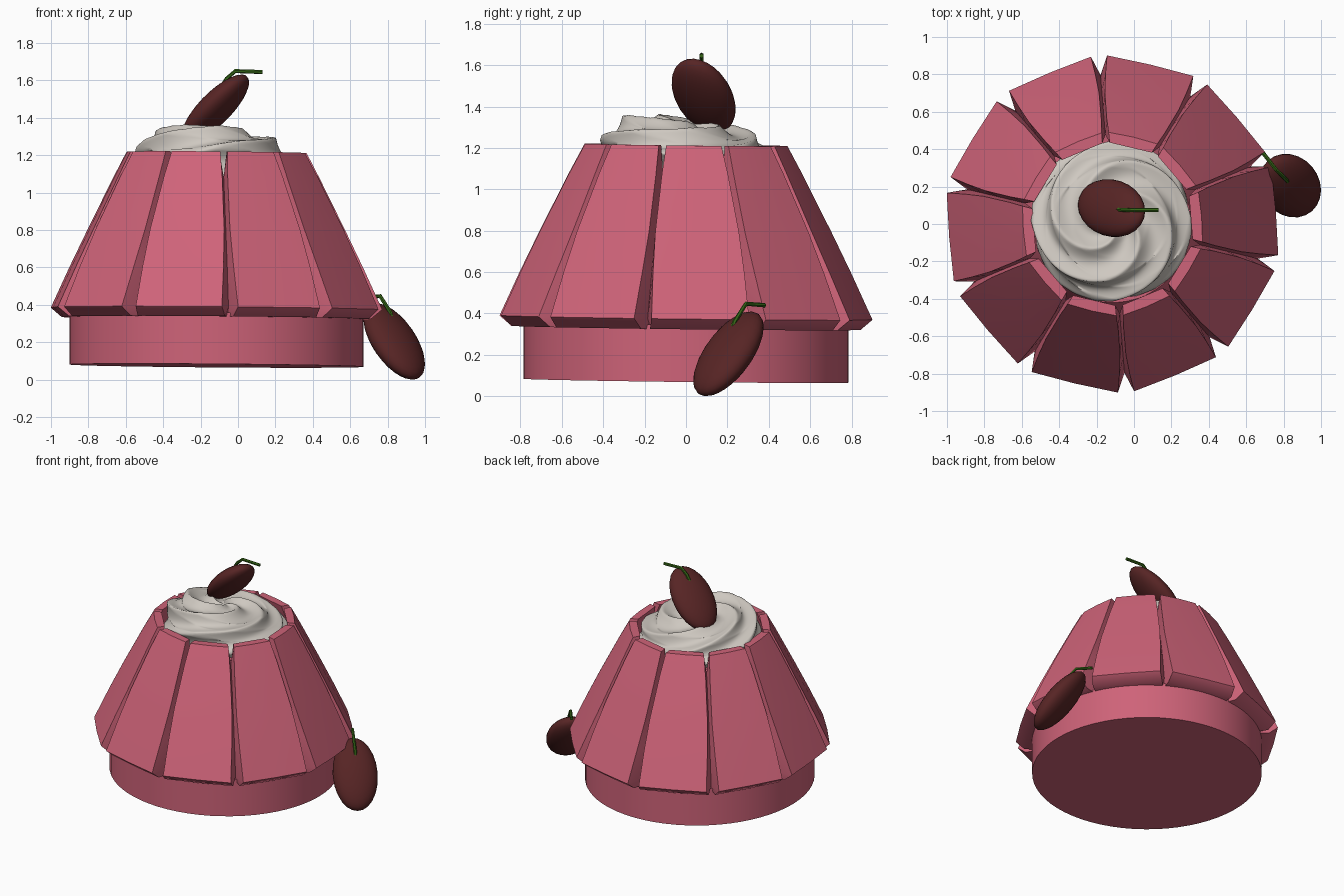
import bpy, bmesh, math
from mathutils import Vector

if "Cube" in bpy.data.objects:
    bpy.data.objects.remove(bpy.data.objects["Cube"])

CX = -0.115  # jelly axis


def material(name, rgb):
    m = bpy.data.materials.new(name)
    m.diffuse_color = (*rgb, 1)
    m.use_nodes = True
    m.node_tree.nodes["Principled BSDF"].inputs["Base Color"].default_value = m.diffuse_color
    return m


PINK = material("jelly pink", (0.62, 0.125, 0.19))
CREAM = material("cream white", (0.62, 0.58, 0.53))
CHERRY = material("cherry red", (0.095, 0.018, 0.018))
GREEN = material("stem green", (0.035, 0.13, 0.008))


def finish(bm, name, mat, angle=40):
    bmesh.ops.recalc_face_normals(bm, faces=bm.faces)
    me = bpy.data.meshes.new(name)
    bm.to_mesh(me)
    bm.free()
    for p in me.polygons:
        p.use_smooth = True
    me.set_sharp_from_angle(angle=math.radians(angle))
    me.materials.append(mat)
    ob = bpy.data.objects.new(name, me)
    bpy.context.collection.objects.link(ob)
    return ob


def loft(rings, name, mat, angle=40):
    """Skin closed rings of points and cap both ends."""
    bm = bmesh.new()
    rows = [[bm.verts.new(p) for p in r] for r in rings]
    n = len(rows[0])
    for a, b in zip(rows, rows[1:]):
        for i in range(n):
            j = (i + 1) % n
            bm.faces.new((a[i], a[j], b[j], b[i]))
    bm.faces.new(rows[0])
    bm.faces.new(rows[-1])
    return finish(bm, name, mat, angle)


def lean(x, y, z):
    """The whole jelly sits very slightly tilted."""
    return Vector((CX + x, y, z - 0.008 * x - 0.012 * y))


# Round base with the hidden cone that closes the gaps between the lobes
base = [(0.785, 0.075), (0.785, 0.35), (0.70, 0.36), (0.42, 1.08)]
N = 64
loft([[lean(r * math.cos(2 * math.pi * i / N), r * math.sin(2 * math.pi * i / N), z)
       for i in range(N)] for r, z in base], "jelly_base", PINK)

# Ten wedge lobes: height, outer radius, outer half width, inner radius, inner half width
T = math.tan(math.pi / 10)
lobe = [(0.33, 0.81, 0.24, 0.70, 0.70 * T),
        (0.38, 0.87, 0.237, 0.76, 0.76 * T),
        (0.60, 0.77, 0.222, 0.68, 0.68 * T),
        (0.80, 0.675, 0.203, 0.59, 0.59 * T),
        (1.08, 0.54, 0.16, 0.455, 0.455 * T),
        (1.215, 0.472, 0.134, 0.42, 0.116)]
for k in range(10):
    a = math.radians(4.6 + 36 * k)
    c, s = math.cos(a), math.sin(a)
    rings = []
    for z, ro, ho, ri, hi in lobe:
        pts = [(ro, -ho), (ro + 0.006, 0), (ro, ho), (ri, hi), (ri, -hi)]
        rings.append([lean(u * c - v * s, u * s + v * c, z) for u, v in pts])
    loft(rings, "jelly_lobe_%d" % (k + 1), PINK, 45)

# Whipped cream: a low dome with twisted ridges, sloping down to the back right
dome = [(0.39, 1.05), (0.415, 1.14), (0.41, 1.20), (0.365, 1.255),
        (0.30, 1.30), (0.20, 1.315), (0.10, 1.315), (0.015, 1.31)]
ROWS, SEG = 64, 96
rings = []
for i in range(ROWS + 1):
    t = i / ROWS
    f = t * (len(dome) - 1)
    k = min(int(f), len(dome) - 2)
    p, q = Vector(dome[k]), Vector(dome[k + 1])
    m = p.lerp(q, f - k)
    nrm = Vector(((q - p).y, -(q - p).x)).normalized()
    ring = []
    for j in range(SEG):
        th = 2 * math.pi * j / SEG
        ridge = 0.5 - abs(math.sin((4 * th - 22 * t) / 2))
        amp = 0.045 * min(1, m.x / 0.12)
        r = m.x + nrm.x * ridge * amp
        z = m.y + nrm.y * ridge * amp
        x, y = r * math.cos(th), r * math.sin(th)
        w = min(1, max(0, (z - 1.12) / 0.12))
        ring.append((-0.12 + x, 0.015 + y, z - w * (0.07 * x + 0.13 * y)))
    rings.append(ring)
loft(rings, "whipped_cream", CREAM, 80)


def cherry(name, centre, xx, yy, zz, xy, xz, yz):
    """Slanted ellipsoid from its squared extents (Cholesky factor of a sphere)."""
    a = math.sqrt(xx)
    b, d = xy / a, xz / a
    c = math.sqrt(yy - b * b)
    e = (yz - b * d) / c
    f = math.sqrt(max(zz - d * d - e * e, 1e-4))
    bm = bmesh.new()
    bmesh.ops.create_uvsphere(bm, u_segments=24, v_segments=16, radius=1)
    for v in bm.verts:
        x, y, z = v.co
        v.co = Vector(centre) + Vector((a * x, b * x + c * y, d * x + e * y + f * z))
    finish(bm, name, CHERRY, 60)


def stem(name, pts, radius=0.011):
    """Bent six-sided stalk."""
    pts = [Vector(p) for p in pts]
    rings = []
    for i, p in enumerate(pts):
        d = (pts[min(i + 1, len(pts) - 1)] - pts[max(i - 1, 0)]).normalized()
        u = d.cross(Vector((0.3, 1, 0.2))).normalized()
        v = d.cross(u)
        rings.append([p + radius * (u * math.cos(g * math.pi / 3) + v * math.sin(g * math.pi / 3))
                      for g in range(6)])
    loft(rings, name, GREEN, 50)


# Cherry on the cream, and cherry leaning on the side
cherry("top_cherry", (-0.12, 0.085, 1.452), 0.0324, 0.024, 0.0324, -0.003, 0.025, -0.010)
stem("top_cherry_stem", [(-0.11, 0.08, 1.53), (-0.06, 0.075, 1.61),
                         (-0.015, 0.075, 1.65), (0.13, 0.075, 1.645)])
cherry("side_cherry", (0.835, 0.205, 0.205), 0.0272, 0.029, 0.042, -0.004, -0.020, 0.022)
stem("side_cherry_stem", [(0.83, 0.21, 0.29), (0.815, 0.235, 0.36),
                          (0.76, 0.29, 0.447), (0.69, 0.38, 0.44)])
